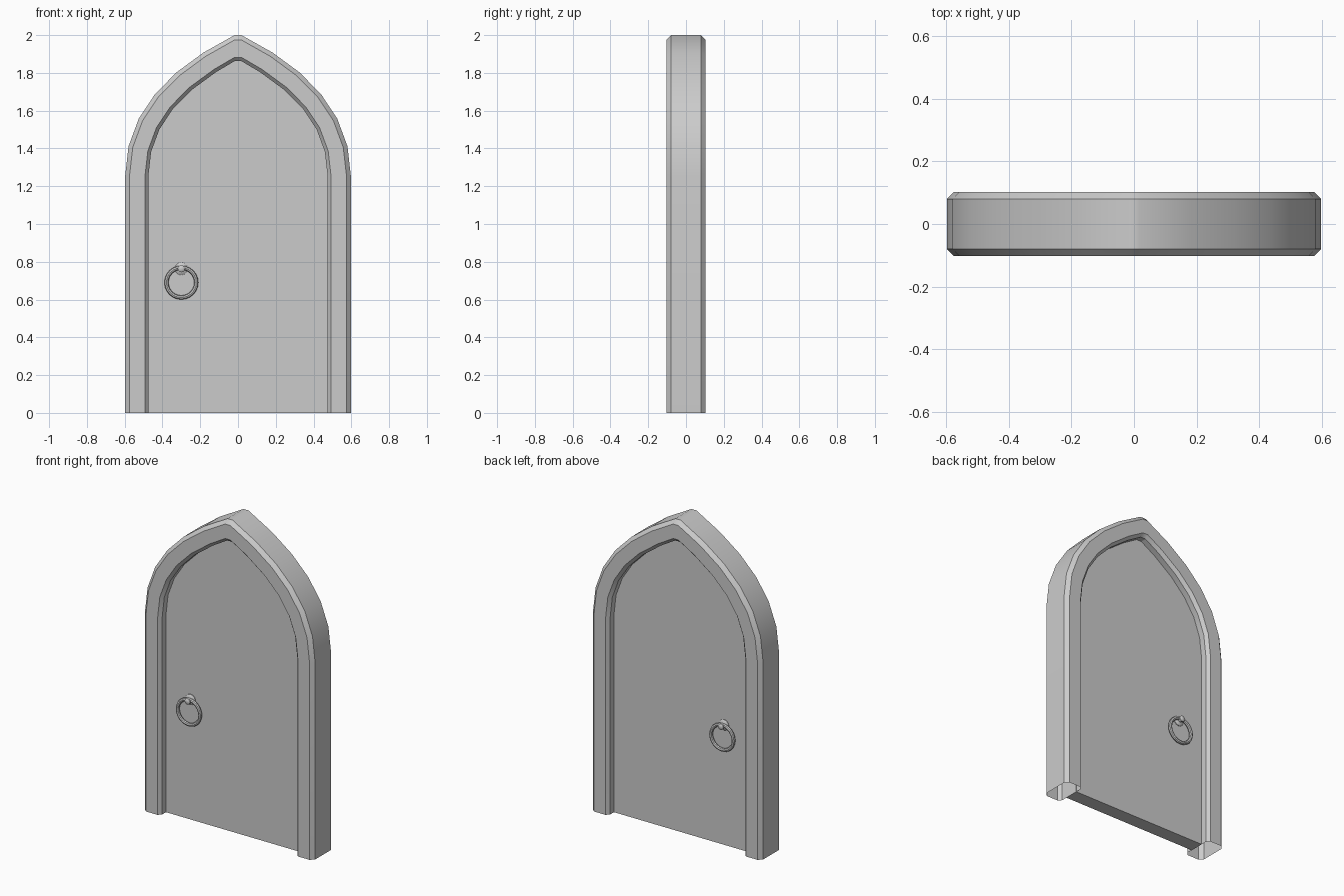
import bpy, bmesh, math
from mathutils import Vector, Matrix

if "Cube" in bpy.data.objects:
    bpy.data.objects.remove(bpy.data.objects["Cube"])

# Half of the pointed arch: straight jamb, then a bezier up to a small flat apex
P = [Vector(p) for p in ((0.598, 1.25), (0.598, 1.59), (0.37, 1.825), (0.018, 2.0))]
STEPS = 6


def outline(d):
    """Arch outline moved inward by d, from the right foot over to the left foot."""
    half = [Vector((P[0].x - d, 0))]
    for i in range(STEPS + 1):
        t = i / STEPS
        u = 1 - t
        p = P[0]*u**3 + P[1]*3*u*u*t + P[2]*3*u*t*t + P[3]*t**3
        tan = ((P[1]-P[0])*u*u + (P[2]-P[1])*2*u*t + (P[3]-P[2])*t*t).normalized()
        inward = Vector((-tan.y, tan.x)) if i < STEPS else Vector((0, -1.12))
        half.append(p + inward * d)
    return half + [Vector((-p.x, p.y)) for p in reversed(half)]


def finish(bm, name, smooth=30):
    bmesh.ops.recalc_face_normals(bm, faces=bm.faces)
    mesh = bpy.data.meshes.new(name)
    bm.to_mesh(mesh)
    bm.free()
    ob = bpy.data.objects.new(name, mesh)
    bpy.context.collection.objects.link(ob)
    bpy.ops.object.select_all(action='DESELECT')
    ob.select_set(True)
    bpy.context.view_layer.objects.active = ob
    bpy.ops.object.shade_smooth_by_angle(angle=math.radians(smooth))
    return ob


def bridge(bm, a, b, closed=False):
    n = len(a)
    for i in range(n if closed else n - 1):
        j = (i + 1) % n
        bm.faces.new((a[i], a[j], b[j], b[i]))


# Frame: chamfered section (inset, depth) swept along the arch, open at the feet
section = [(0, -0.08), (0.023, -0.103), (0.105, -0.103), (0.123, -0.083),
           (0.123, 0.083), (0.105, 0.103), (0.023, 0.103), (0, 0.08)]
bm = bmesh.new()
rows = [[bm.verts.new((p.x, y, p.y)) for p in outline(d)] for d, y in section]
for k, row in enumerate(rows):
    bridge(bm, row, rows[(k + 1) % len(rows)])
finish(bm, "door_frame")

# Door panel: flat slab filling the arch
bm = bmesh.new()
front, back = [[bm.verts.new((p.x, y, p.y)) for p in outline(0.122)] for y in (-0.045, 0.045)]
bm.faces.new(front)
bm.faces.new(back)
bridge(bm, front, back, closed=True)
finish(bm, "door_panel")


def lathe(name, profile, centre, sides, closed):
    """Spin a (radius, depth) profile about the y axis."""
    bm = bmesh.new()
    rings = []
    for r, y in profile:
        rings.append([bm.verts.new((centre[0] + r*math.cos(2*math.pi*i/sides), y,
                                    centre[1] + r*math.sin(2*math.pi*i/sides)))
                      for i in range(sides)])
    for k in range(len(rings) if closed else len(rings) - 1):
        bridge(bm, rings[k], rings[(k + 1) % len(rings)], closed=True)
    if not closed:
        bm.faces.new(rings[0])
        bm.faces.new(rings[-1])
    return finish(bm, name, 40)


# Handles: a pull ring hanging from a small stud, on both faces
for side, s in (("front", -1), ("back", 1)):
    tube = [(0.079 + 0.011*math.cos(a), s*(0.064 + 0.011*math.sin(a)))
            for a in (2*math.pi*k/8 for k in range(8))]
    lathe(side + "_pull_ring", tube, (-0.30, 0.69), 24, True)
    stud = [(0.034, s*0.04), (0.034, s*0.049), (0.026, s*0.055), (0.014, s*0.058),
            (0.014, s*0.068), (0.019, s*0.073), (0.019, s*0.081), (0.011, s*0.087)]
    lathe(side + "_handle_stud", stud, (-0.30, 0.763), 12, False)
